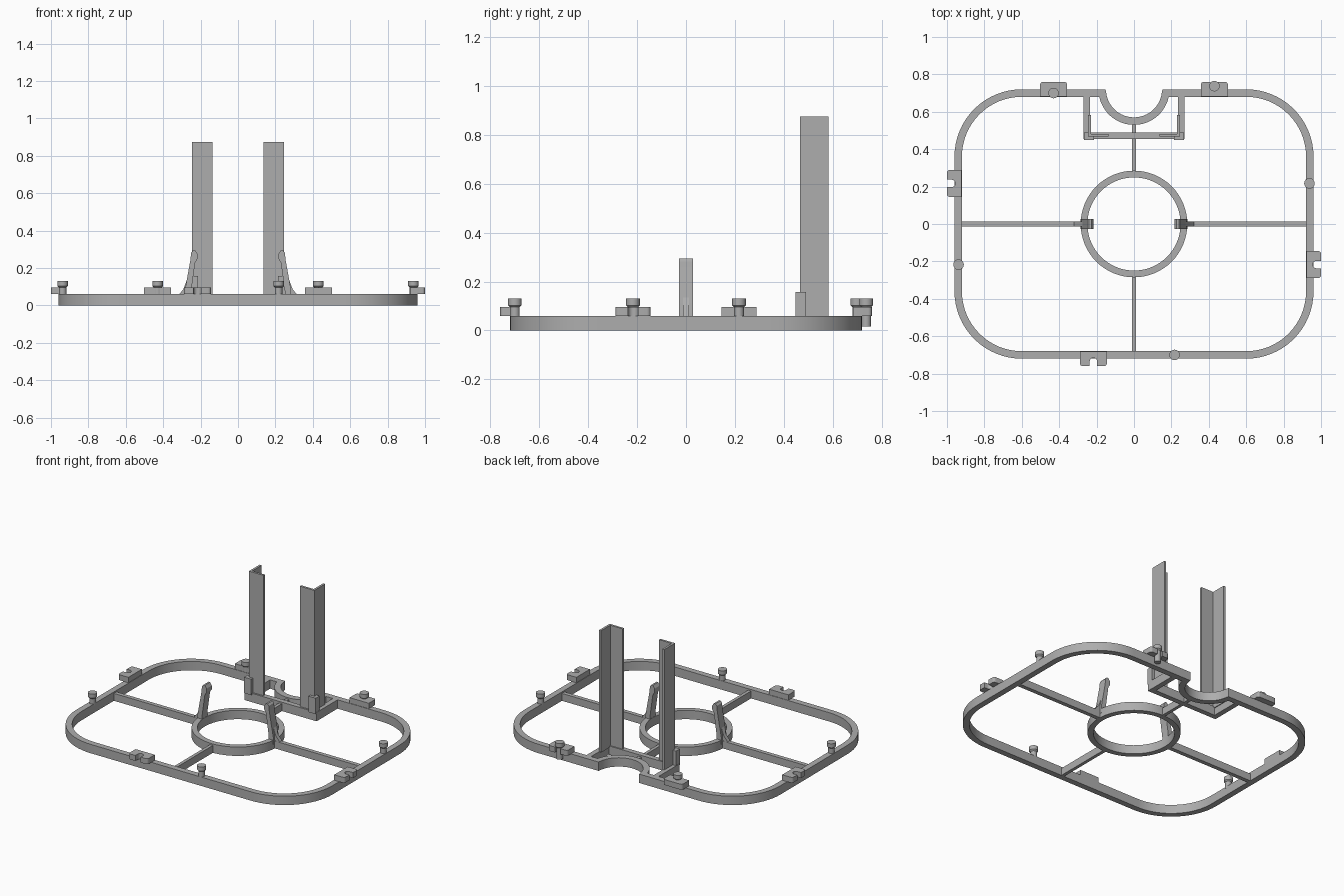
import bpy, bmesh
from math import sin, cos, pi, radians
from mathutils import Vector, Matrix

cube = bpy.data.objects.get("Cube")
if cube:
    bpy.data.objects.remove(cube, do_unlink=True)

grey = bpy.data.materials.new("plain grey")
grey.use_nodes = True
grey.diffuse_color = (0.42, 0.42, 0.42, 1)
grey.node_tree.nodes["Principled BSDF"].inputs["Base Color"].default_value = grey.diffuse_color

H = 0.06      # frame height
W = 0.04      # rail width


def finish(name, bm, smooth=True):
    bmesh.ops.recalc_face_normals(bm, faces=bm.faces)
    mesh = bpy.data.meshes.new(name)
    bm.to_mesh(mesh)
    bm.free()
    mesh.materials.append(grey)
    ob = bpy.data.objects.new(name, mesh)
    bpy.context.collection.objects.link(ob)
    if smooth:
        bpy.ops.object.select_all(action='DESELECT')
        ob.select_set(True)
        bpy.context.view_layer.objects.active = ob
        bpy.ops.object.shade_smooth_by_angle(angle=radians(30))
    return ob


def prism(name, pts, z0, z1, matrix=Matrix()):
    """Extrude a flat outline from z0 to z1, then place it."""
    bm = bmesh.new()
    face = bm.faces.new([bm.verts.new((x, y, z0)) for x, y in pts])
    top = bmesh.ops.extrude_face_region(bm, geom=[face])["geom"]
    bmesh.ops.translate(bm, vec=(0, 0, z1 - z0),
                        verts=[v for v in top if isinstance(v, bmesh.types.BMVert)])
    bm.transform(matrix)
    return finish(name, bm)


def box(name, x0, x1, y0, y1, z0, z1):
    return prism(name, [(x0, y0), (x1, y0), (x1, y1), (x0, y1)], z0, z1)


def arc(cx, cy, r, a0, a1, n):
    return [(cx + r * cos(radians(a0 + (a1 - a0) * i / n)),
             cy + r * sin(radians(a0 + (a1 - a0) * i / n))) for i in range(n + 1)]


def rail(name, path, width, z0, z1):
    """Closed rail of rectangular section with mitred corners."""
    bm = bmesh.new()
    rings = []
    pts = [Vector(p) for p in path]
    for i, p in enumerate(pts):
        d0 = (p - pts[i - 1]).normalized()
        d1 = (pts[(i + 1) % len(pts)] - p).normalized()
        n0, n1 = Vector((d0.y, -d0.x)), Vector((d1.y, -d1.x))
        off = (n0 + n1) / (1 + n0.dot(n1)) * width / 2
        a, b = p + off, p - off
        rings.append([bm.verts.new((q.x, q.y, z))
                      for q, z in ((a, z0), (a, z1), (b, z1), (b, z0))])
    for i, ring in enumerate(rings):
        prev = rings[i - 1]
        for k in range(4):
            bm.faces.new((prev[k], ring[k], ring[k - 3], prev[k - 3]))
    return finish(name, bm)


def peg(name, x, y, stem_bottom):
    """Round pin with a wider head."""
    profile = [(0.02, stem_bottom), (0.02, 0.095), (0.028, 0.103), (0.028, 0.13)]
    bm = bmesh.new()
    n = 24
    loops = [[bm.verts.new((x + r * cos(2 * pi * i / n), y + r * sin(2 * pi * i / n), z))
              for i in range(n)] for r, z in profile]
    for low, high in zip(loops, loops[1:]):
        for i in range(n):
            bm.faces.new((low[i - 1], low[i], high[i], high[i - 1]))
    bm.faces.new(loops[0])
    bm.faces.new(loops[-1])
    return finish(name, bm)


def clip(name, x, y, angle, slot=True):
    """Overhanging tab; its outer edge faces local +y and may hold a slot."""
    outline = [(-0.072, 0), (0.072, 0)]
    outline += arc(0.057, 0.062, 0.015, 0, 90, 4)
    if slot:
        outline += [(0.02, 0.077)] + arc(0, 0.052, 0.02, 0, -180, 8) + [(-0.02, 0.077)]
    outline += arc(-0.057, 0.062, 0.015, 90, 180, 4)
    place = Matrix.Translation((x, y, 0)) @ Matrix.Rotation(radians(angle), 4, 'Z')
    return prism(name, outline, H, 0.097, place)


# Outer frame: rounded rectangle with a round notch in the back rail
R = 0.34
path = arc(0.6, 0.36, R, 0, 90, 16)
path += arc(0, 0.72, 0.17, -7, -173, 24)
path += arc(-0.6, 0.36, R, 90, 180, 16)
path += arc(-0.6, -0.36, R, 180, 270, 16)
path += arc(0.6, -0.36, R, 270, 360, 16)
rail("outer_frame", path, W, 0, H)

# Central ring and spokes
rail("center_ring", arc(0, 0, 0.267, 0, 360, 64)[:-1], 0.036, 0, H)
box("front_spoke", -0.011, 0.011, -0.69, -0.27, 0, 0.05)
box("back_spoke", -0.011, 0.011, 0.27, 0.55, 0, 0.05)

# Crossbar of the rear bracket
box("bracket_crossbar", -0.27, 0.27, 0.455, 0.49, 0, H)

for side, s in (("left", 1), ("right", -1)):
    box(side + "_spoke", s * 0.27, s * 0.93, -0.014, 0.014, 0, 0.05)
    box(side + "_bracket_arm", s * 0.235, s * 0.27, 0.455, 0.69, 0, H)

    # Tall angle-section post
    prism(side + "_post", [(s * x, y) for x, y in (
        (0.245, 0.467), (0.245, 0.582), (0.23, 0.582), (0.23, 0.482),
        (0.137, 0.482), (0.137, 0.467))], 0.05, 0.875)

    # Short guard around the foot of the post
    prism(side + "_post_guard", [(s * x, y) for x, y in (
        (0.268, 0.448), (0.268, 0.49), (0.245, 0.49), (0.245, 0.467),
        (0.215, 0.467), (0.215, 0.448))], 0.05, 0.158)

    # Spring tongue with a hooked tip, and its thin gusset
    upright = Matrix.Rotation(radians(90), 4, 'X')
    prism(side + "_tongue", [(s * x, z) for x, z in (
        (0.25, 0.03), (0.285, 0.03), (0.284, 0.08), (0.255, 0.24), (0.25, 0.283),
        (0.24, 0.295), (0.228, 0.295), (0.216, 0.275), (0.216, 0.25),
        (0.229, 0.23), (0.25, 0.08))], -0.028, 0.028, upright)
    prism(side + "_tongue_gusset", [(s * x, z) for x, z in (
        (0.26, 0.04), (0.325, 0.04), (0.315, 0.06), (0.293, 0.085), (0.272, 0.14),
        (0.26, 0.14))], -0.013, 0.013, upright)

    # Side rail clip and peg
    clip(side + "_clip", s * 0.923, -s * 0.217, -90 * s)
    peg(side + "_peg", s * 0.938, s * 0.217, 0.05)

# Front rail clip and peg
clip("front_clip", -0.217, -0.683, 180)
peg("front_peg", 0.217, -0.7, 0.05)

# Back rail clips and pegs
clip("back_left_clip", 0.43, 0.683, 0)
peg("back_left_pin", 0.43, 0.737, 0.017)
clip("back_right_clip", -0.43, 0.683, 0, slot=False)
peg("back_right_peg", -0.43, 0.7, 0.05)
